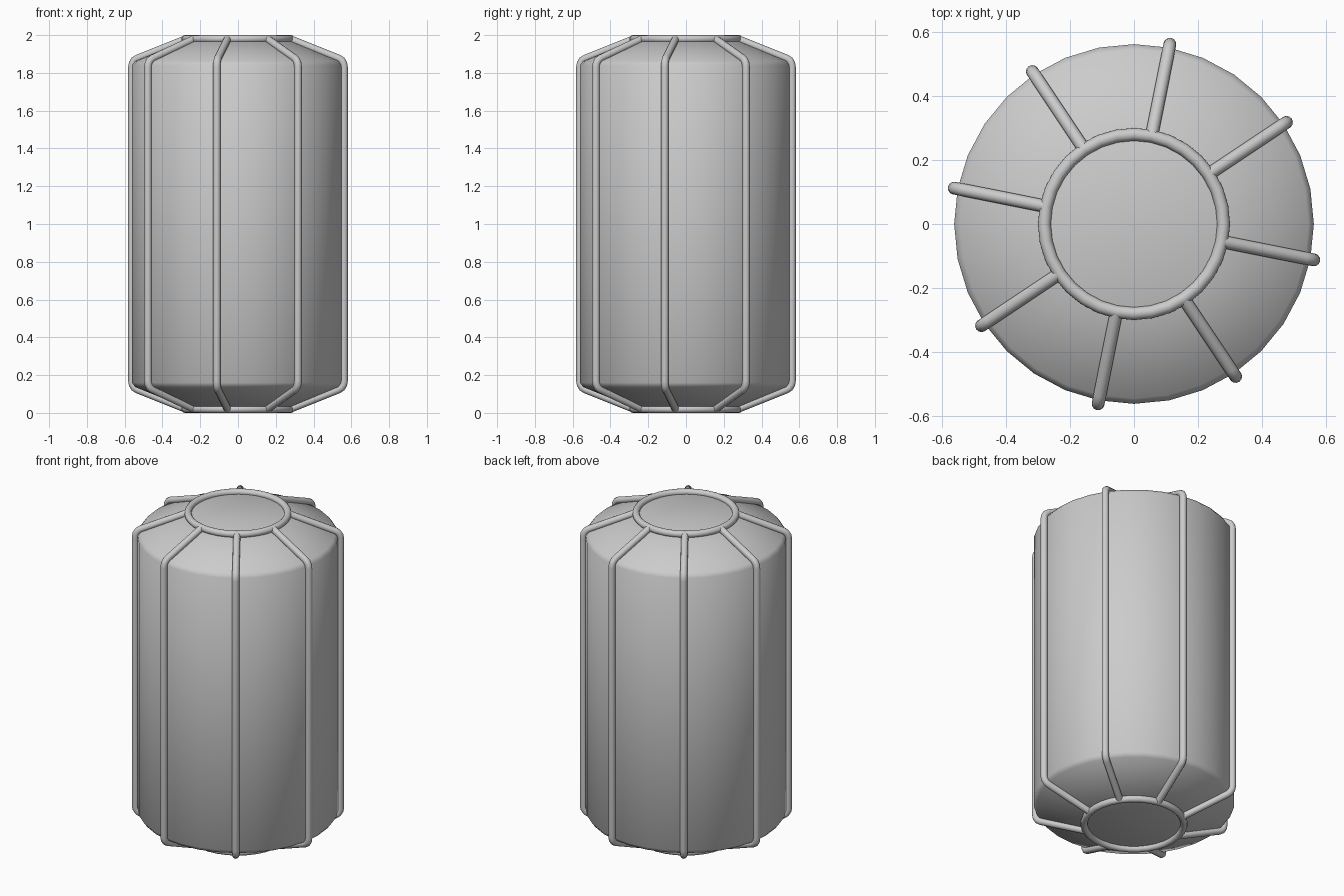
import bpy, bmesh
from math import radians, cos, sin, pi

if "Cube" in bpy.data.objects:
    bpy.data.objects.remove(bpy.data.objects["Cube"])

SIDES = 32
RIBS = 8


def finish(bm, name, angle):
    mesh = bpy.data.meshes.new(name)
    bmesh.ops.recalc_face_normals(bm, faces=bm.faces)
    bm.to_mesh(mesh)
    bm.free()
    ob = bpy.data.objects.new(name, mesh)
    bpy.context.collection.objects.link(ob)
    bpy.ops.object.select_all(action='DESELECT')
    ob.select_set(True)
    bpy.context.view_layer.objects.active = ob
    bpy.ops.object.shade_smooth_by_angle(angle=radians(angle))
    return ob


def mirrored(profile):
    # continue an upper-half (radius, z) profile below mid height z = 1
    return profile + [(r, 2 - z) for r, z in reversed(profile)]


# Barrel body with softened shoulders and flat caps
bm = bmesh.new()
rings = []
for r, z in mirrored([(0.27, 1.975), (0.545, 1.863), (0.562, 1.84)]):
    rings.append([bm.verts.new((r * cos(2 * pi * i / SIDES), r * sin(2 * pi * i / SIDES), z))
                  for i in range(SIDES)])
for a, b in zip(rings, rings[1:]):
    for i in range(SIDES):
        j = (i + 1) % SIDES
        bm.faces.new((a[i], a[j], b[j], b[i]))
bm.faces.new(rings[0])
bm.faces.new(rings[-1])
finish(bm, "body", 40)

# Rim rings around both caps
for name, z in (("top_ring", 1.98), ("bottom_ring", 0.02)):
    bpy.ops.mesh.primitive_torus_add(location=(0, 0, z), major_radius=0.28, minor_radius=0.02,
                                     major_segments=SIDES, minor_segments=12)
    bpy.context.object.name = name
    bpy.ops.object.shade_smooth()

# Bent wire ribs running from ring to ring
path = mirrored([(0.28, 1.98), (0.543, 1.877), (0.56, 1.866), (0.57, 1.85), (0.573, 1.83)])
for k in range(RIBS):
    angle = radians(33.7 + k * 360 / RIBS)
    curve = bpy.data.curves.new("rib", 'CURVE')
    curve.dimensions = '3D'
    curve.bevel_depth = 0.02
    curve.bevel_resolution = 4
    spline = curve.splines.new('POLY')
    spline.points.add(len(path) - 1)
    for p, (r, z) in zip(spline.points, path):
        p.co = (r * cos(angle), r * sin(angle), z, 1)
    rib = bpy.data.objects.new(f"rib_{k + 1}", curve)
    bpy.context.collection.objects.link(rib)
    bpy.ops.object.select_all(action='DESELECT')
    rib.select_set(True)
    bpy.context.view_layer.objects.active = rib
    bpy.ops.object.convert(target='MESH')
    bpy.ops.object.shade_smooth()
